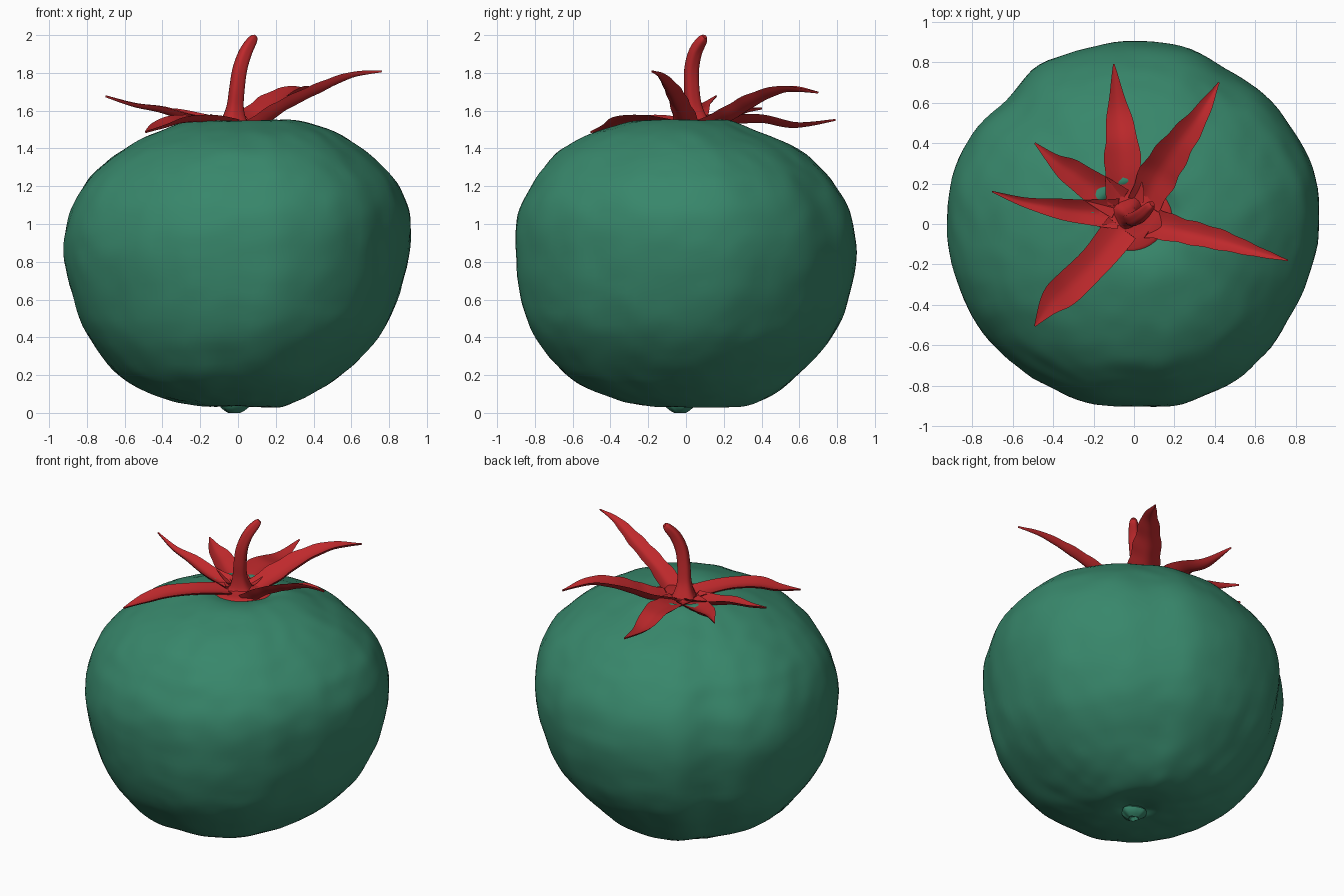
import bpy, bmesh, math
from mathutils import Vector, noise

if "Cube" in bpy.data.objects:
    bpy.data.objects.remove(bpy.data.objects["Cube"])


def material(name, color):
    m = bpy.data.materials.new(name)
    m.diffuse_color = (*color, 1)
    m.use_nodes = True
    m.node_tree.nodes["Principled BSDF"].inputs["Base Color"].default_value = m.diffuse_color
    return m


GREEN = material("fruit green", (0.039, 0.242, 0.147))
RED = material("calyx red", (0.52, 0.022, 0.025))


def spline(rows, t):
    """Catmull-Rom through rows of equal length, t in 0..1."""
    n = len(rows) - 1
    i = min(int(t * n), n - 1)
    f = t * n - i
    a, b, c, d = (rows[max(0, min(n, i + k))] for k in (-1, 0, 1, 2))
    return [0.5 * (2 * q + (r - p) * f + (2 * p - 5 * q + 4 * r - s) * f * f
                   + (3 * q - p - 3 * r + s) * f ** 3) for p, q, r, s in zip(a, b, c, d)]


def loft(name, rings, mat, angle=50):
    """Skin closed rings of points and cap both ends."""
    bm = bmesh.new()
    vs = [[bm.verts.new(p) for p in ring] for ring in rings]
    n = len(vs[0])
    for lo, hi in zip(vs, vs[1:]):
        for j in range(n):
            k = (j + 1) % n
            bm.faces.new((lo[j], lo[k], hi[k], hi[j]))
    for ring in (vs[0], vs[-1]):
        mid = bm.verts.new(sum((v.co for v in ring), Vector()) / n)
        for j in range(n):
            bm.faces.new((ring[j], ring[(j + 1) % n], mid))
    bmesh.ops.recalc_face_normals(bm, faces=bm.faces)
    me = bpy.data.meshes.new(name)
    bm.to_mesh(me)
    bm.free()
    me.materials.append(mat)
    ob = bpy.data.objects.new(name, me)
    bpy.context.collection.objects.link(ob)
    bpy.context.view_layer.objects.active = ob
    ob.select_set(True)
    bpy.ops.object.shade_smooth_by_angle(angle=math.radians(angle))
    ob.select_set(False)
    return ob


# Fruit: height, left, right, front and back extents of each level
LEVELS = [
    (.06, -.06, .04, -.06, .05), (.032, -.13, .17, -.1, .22), (.045, -.26, .27, -.27, .34),
    (.10, -.45, .40, -.46, .46), (.2, -.63, .55, -.64, .59), (.4, -.79, .75, -.8, .77),
    (.6, -.87, .85, -.875, .86), (.85, -.92, .91, -.91, .9), (1.05, -.895, .915, -.895, .87),
    (1.2, -.82, .86, -.83, .79), (1.3, -.73, .775, -.76, .71), (1.4, -.6, .66, -.655, .59),
    (1.49, -.43, .5, -.48, .38), (1.548, -.25, .3, -.26, .24), (1.525, -.15, .17, -.1, .18),
    (1.48, -.05, .05, 0, .1)]
# Lumpy outline seen from above, every 15 degrees
LOBES = [.995, 1.01, 1.0, 1.0, .985, 1.01, 1.0, 1.0, 1.015, .965, 1.0, 1.01,
         1.0, 1.0, 1.0, .99, .99, 1.0, .99, 1.015, 1.01, 1.0, .975, .98]
SEG, ROWS = 120, 90
rings = []
for i in range(ROWS + 1):
    z, xl, xr, yf, yb = spline(LEVELS, i / ROWS)
    ring = []
    for j in range(SEG):
        a = 2 * math.pi * j / SEG
        s = j / SEG * 24
        k, f = int(s), s - int(s)
        f = f * f * (3 - 2 * f)
        m = LOBES[k] * (1 - f) + LOBES[(k + 1) % 24] * f
        p = Vector(((xl + xr) / 2 + (xr - xl) / 2 * m * math.cos(a),
                    (yf + yb) / 2 + (yb - yf) / 2 * m * math.sin(a), z))
        out = (p - Vector((0, 0, .8))).normalized()
        p += out * (.008 * noise.noise(p * 3) + .005 * noise.noise(p * 9))
        ring.append(p)
    rings.append(ring)
loft("fruit", rings, GREEN, 60)


def lathe(name, center, profile, mat, wobble):
    rings = []
    for r, z in profile:
        rings.append([Vector((center[0] + r * (1 + wobble * math.sin(5 * a + r * 9)) * math.cos(a),
                              center[1] + r * (1 + wobble * math.sin(3 * a + 1)) * math.sin(a), z))
                      for a in (2 * math.pi * j / 40 for j in range(40))])
    return loft(name, rings, mat)


# Blossom scar underneath, and the calyx disc on top
lathe("blossom_scar", (-.02, -.03), [(.05, .07), (.075, .045), (.07, .03), (.05, .012), (.03, 0), (.015, .02)],
      GREEN, .12)
lathe("calyx_disc", (-.005, .055), [(.12, 1.48), (.17, 1.51), (.185, 1.53), (.17, 1.54), (.11, 1.53), (.05, 1.545)],
      RED, .05)

# Stem: x, y, z, radius
STEM = [(-.02, .05, 1.5, .11), (-.02, .05, 1.545, .07), (-.015, .04, 1.62, .045), (-.005, .03, 1.72, .04),
        (.01, .03, 1.82, .038), (.04, .05, 1.91, .034), (.075, .085, 1.972, .026), (.09, .1, 1.992, .014)]
rings = []
for i in range(41):
    x, y, z, r = spline(STEM, i / 40)
    t = Vector(spline(STEM, min(1, i / 40 + .01))[:3]) - Vector(spline(STEM, max(0, i / 40 - .01))[:3])
    side = t.cross(Vector((0, 1, 0))).normalized()
    up = side.cross(t).normalized()
    rings.append([Vector((x, y, z)) + r * (1 + .08 * math.sin(4 * a)) * (side * math.cos(a) + up * math.sin(a))
                  for a in (2 * math.pi * j / 20 for j in range(20))])
loft("stem", rings, RED)


def sepal(name, path, curl, roll):
    """Thin troughed leaf along x, y, z, half-width points."""
    rings = []
    n = 36
    us = [-1 + 2 * k / 8 for k in range(9)]
    for i in range(n + 1):
        t = i / n
        x, y, z, w = spline(path, t)
        tan = (Vector(spline(path, min(1, t + .02))[:3]) - Vector(spline(path, max(0, t - .02))[:3])).normalized()
        side = tan.cross(Vector((0, 0, 1))).normalized()
        up = side.cross(tan)
        side, up = (side * math.cos(roll) + up * math.sin(roll), up * math.cos(roll) - side * math.sin(roll))
        w = max(w, .004) * (1.06 + .05 * math.sin(t * 23 + x * 20))
        c = Vector((x, y, z))
        thick = .008 + .15 * w
        top = [c + side * w * u + up * (curl * w * (abs(u) ** 1.5 - .4)) for u in us]
        low = [c + side * w * u + up * (curl * w * (abs(u) ** 1.5 - .4) - thick * (1 - u * u)) for u in us[-2:0:-1]]
        rings.append(top + low)
    loft(name, rings, RED)


SEPALS = {
    "sepal_back": ([(-.04, .1, 1.535, .085), (-.055, .25, 1.56, .085), (-.06, .4, 1.565, .078),
                    (-.08, .58, 1.53, .047), (-.1, .79, 1.555, .003)], .3, 0),
    "sepal_back_right": ([(.05, .1, 1.53, .075), (.12, .24, 1.59, .09), (.21, .38, 1.67, .075),
                          (.32, .53, 1.72, .045), (.42, .7, 1.7, .003)], .4, 0),
    "sepal_right": ([(.09, 0, 1.52, .075), (.23, -.035, 1.62, .06), (.42, -.08, 1.715, .05),
                     (.6, -.135, 1.79, .027), (.76, -.18, 1.812, .003)], .45, .2),
    "sepal_front_left": ([(-.06, -.02, 1.54, .085), (-.18, -.17, 1.565, .072), (-.31, -.3, 1.56, .08),
                          (-.41, -.39, 1.525, .055), (-.49, -.505, 1.49, .003)], .25, 0),
    "sepal_left": ([(-.08, .05, 1.535, .075), (-.25, .06, 1.565, .055), (-.4, .08, 1.61, .045),
                    (-.55, .11, 1.635, .022), (-.7, .16, 1.68, .003)], .45, 0),
    "sepal_back_left": ([(-.07, .1, 1.535, .08), (-.2, .18, 1.56, .07), (-.3, .25, 1.585, .065),
                         (-.39, .31, 1.605, .035), (-.49, .4, 1.615, .003)], .4, 0)}
for name, args in SEPALS.items():
    sepal(name, *args)
